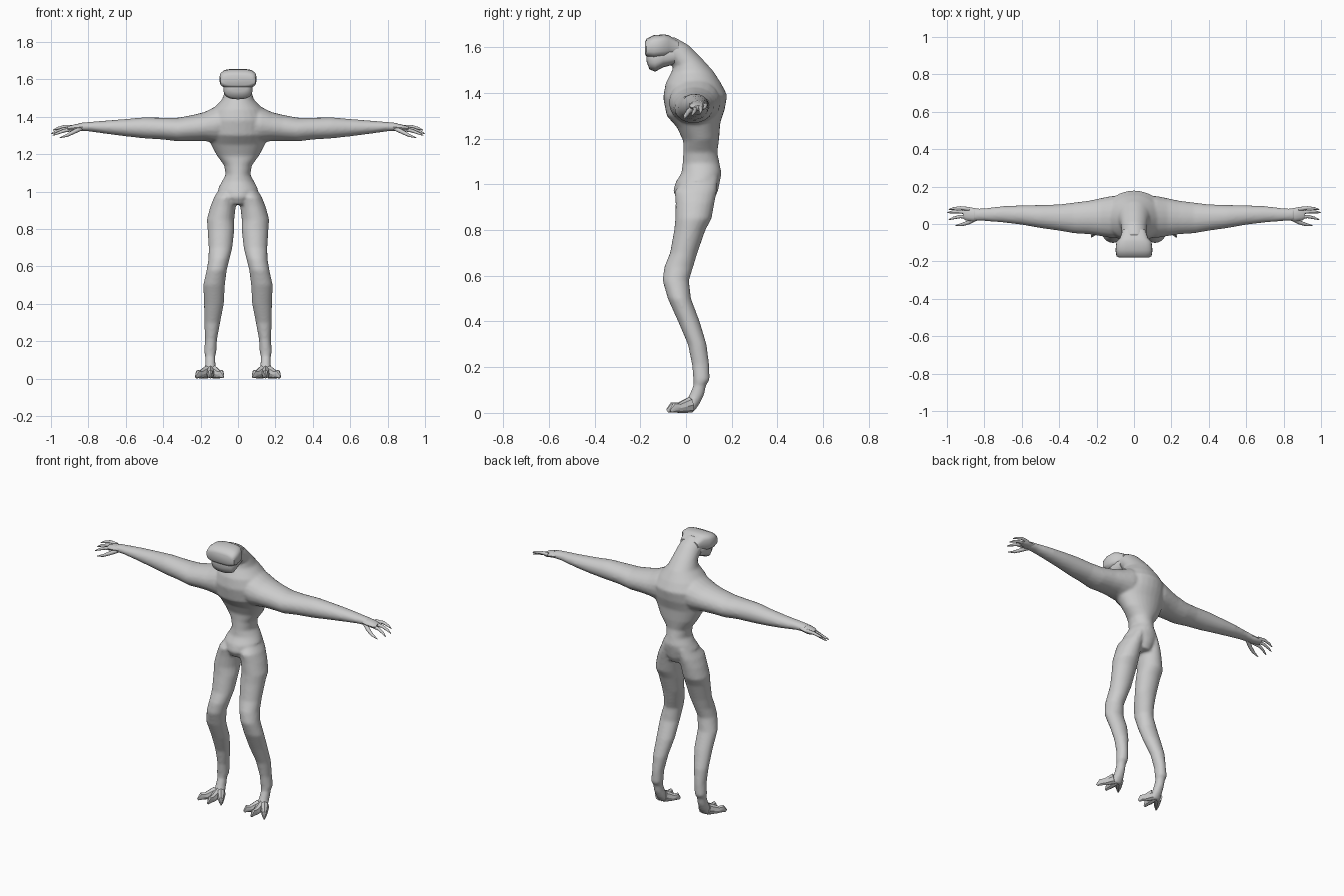
import bpy, bmesh, math
from mathutils import Vector as V


def loft(bm, rings, n=20, p=1.0):
    """Skin rings of (centre, half axis u, half axis v); p < 1 makes them boxier."""
    def power(t):
        return math.copysign(abs(t) ** p, t)
    loops = []
    for c, u, v in rings:
        angles = [2 * math.pi * i / n for i in range(n)]
        loops.append([bm.verts.new(c + u * power(math.cos(a)) + v * power(math.sin(a))) for a in angles])
    for a, b in zip(loops, loops[1:]):
        for i in range(n):
            j = (i + 1) % n
            bm.faces.new((a[i], a[j], b[j], b[i]))
    bm.faces.new(loops[0])
    bm.faces.new(loops[-1])


def tube(bm, pts, n=10):
    """Tapered limb through points of (x, y, z, radius across, radius up)."""
    ps = [V(q[:3]) for q in pts]
    rings = []
    for i, q in enumerate(pts):
        d = (ps[min(i + 1, len(ps) - 1)] - ps[max(i - 1, 0)]).normalized()
        u = d.cross(V((0, 0, 1))).normalized()
        rings.append((ps[i], u * q[3], u.cross(d) * q[4]))
    loft(bm, rings, n)


def finish(name, bm, angle=40):
    bmesh.ops.recalc_face_normals(bm, faces=bm.faces)
    me = bpy.data.meshes.new(name)
    bm.to_mesh(me)
    bm.free()
    ob = bpy.data.objects.new(name, me)
    bpy.context.collection.objects.link(ob)
    bpy.ops.object.select_all(action='DESELECT')
    bpy.context.view_layer.objects.active = ob
    ob.select_set(True)
    bpy.ops.object.shade_smooth_by_angle(angle=math.radians(angle))
    return ob


body = bmesh.new()

# Torso and neck: front y, front z, back y, back z, half width
torso = [(-.035, .93, .12, .93, .06), (-.057, .97, .14, .97, .085), (-.045, 1.01, .15, 1.02, .107),
         (-.02, 1.05, .155, 1.05, .088), (-.015, 1.09, .147, 1.09, .066), (-.012, 1.14, .137, 1.14, .074),
         (-.012, 1.19, .145, 1.2, .115), (-.04, 1.25, .15, 1.27, .148), (-.085, 1.3, .17, 1.33, .165),
         (-.1, 1.38, .18, 1.39, .165), (-.09, 1.44, .155, 1.44, .135), (-.065, 1.49, .12, 1.495, .085),
         (-.055, 1.515, .07, 1.55, .072), (-.07, 1.525, .01, 1.61, .067), (-.1, 1.53, -.06, 1.65, .067)]
loft(body, [(V((0, (a + c) / 2, (b + d) / 2)), V((w, 0, 0)), V((0, (c - a) / 2, (d - b) / 2)))
            for a, b, c, d, w in torso], 28)

# Arm: x, y range, z range
arm = [(.04, -.07, .15, 1.26, 1.47), (.12, -.075, .15, 1.26, 1.455), (.18, -.065, .138, 1.27, 1.425),
       (.24, -.055, .125, 1.27, 1.41), (.32, -.05, .115, 1.268, 1.395), (.4, -.036, .105, 1.278, 1.395),
       (.5, -.022, .102, 1.284, 1.397), (.6, -.004, .1, 1.295, 1.388), (.7, .008, .096, 1.308, 1.38),
       (.8, .016, .084, 1.322, 1.372), (.86, .018, .082, 1.324, 1.366)]

# Leg: z, x range, y range
leg = [(1.03, .01, .09, .0, .14), (.97, .008, .128, -.05, .135), (.92, .012, .148, -.046, .125),
       (.85, .02, .167, -.047, .112), (.8, .019, .163, -.052, .085), (.7, .03, .157, -.07, .05),
       (.64, .045, .158, -.095, .032), (.58, .06, .168, -.103, .013), (.5, .07, .186, -.08, .022),
       (.4, .075, .182, -.035, .06), (.3, .095, .181, .008, .09), (.21, .112, .176, .026, .102),
       (.145, .115, .182, .032, .104), (.12, .122, .176, .032, .088), (.08, .12, .176, .015, .08),
       (.04, .115, .178, -.005, .06), (.005, .112, .18, -.012, .035)]
for s in (1, -1):
    loft(body, [(V((s * x, (a + b) / 2, (c + d) / 2)), V((0, (b - a) / 2, 0)), V((0, 0, (d - c) / 2)))
                for x, a, b, c, d in arm])
    loft(body, [(V((s * (a + b) / 2, (c + d) / 2, z)), V((s * (b - a) / 2, 0, 0)), V((0, (d - c) / 2, 0)))
                for z, a, b, c, d in leg])

# Fuse the overlapping volumes into one smooth skin
ob = finish("body", body)
rm = ob.modifiers.new("fuse", 'REMESH')
rm.mode = 'VOXEL'
rm.voxel_size = .008
rm.use_smooth_shade = True
sm = ob.modifiers.new("soften", 'SMOOTH')
sm.factor = .5
sm.iterations = 6


# Head: y, z range, half width
def head_part(name, rows, p):
    bm = bmesh.new()
    loft(bm, [(V((0, y, (a + b) / 2)), V((w, 0, 0)), V((0, 0, (b - a) / 2))) for y, a, b, w in rows], 24, p)
    finish(name, bm, 50)


head_part("head_crest", [(-.18, 1.57, 1.622, .08), (-.172, 1.558, 1.638, .094), (-.14, 1.55, 1.653, .099),
                         (-.095, 1.555, 1.656, .094), (-.075, 1.56, 1.652, .075), (-.03, 1.57, 1.625, .06)], .6)
head_part("jaw", [(-.172, 1.535, 1.59, .05), (-.16, 1.503, 1.6, .068), (-.135, 1.493, 1.61, .078),
                  (-.1, 1.512, 1.61, .078), (-.05, 1.525, 1.6, .066)], .75)

for s, side in ((1, "left"), (-1, "right")):
    # Hand: palm, three fingers and a thumb
    bm = bmesh.new()
    digits = [
        [(.82, .05, 1.346, .03, .02), (.86, .05, 1.343, .036, .019), (.895, .055, 1.338, .036, .015), (.912, .057, 1.335, .026, .01)],
        [(.88, .08, 1.345, .011, .011), (.93, .086, 1.347, .009, .009), (.965, .083, 1.338, .007, .007), (.99, .078, 1.328, .002, .002)],
        [(.88, .06, 1.338, .011, .011), (.935, .066, 1.333, .009, .009), (.975, .064, 1.32, .007, .007), (1, .06, 1.308, .002, .002)],
        [(.88, .038, 1.334, .011, .011), (.93, .04, 1.325, .009, .009), (.965, .032, 1.312, .007, .007), (.99, .023, 1.3, .002, .002)],
        [(.84, .035, 1.338, .014, .013), (.88, .01, 1.318, .011, .011), (.915, -.002, 1.3, .009, .008), (.955, -.008, 1.287, .002, .002)]]
    for d in digits:
        tube(bm, [(s * q[0],) + q[1:] for q in d], 12)
    finish(side + "_hand", bm)

    # Foot: three clawed toes splayed from the ankle
    bm = bmesh.new()
    for x, y in ((.148, -.082), (.226, -.068), (.078, -.052)):
        bx, by = .147 + (x - .147) * .25, .02
        mid = [bx + (x - bx) * .55, by + (y - by) * .55]
        knuckle = [bx + (x - bx) * .78, by + (y - by) * .78]
        tube(bm, [(s * bx, by, .035, .026, .035), (s * mid[0], mid[1], .022, .018, .022),
                  (s * knuckle[0], knuckle[1], .024, .015, .023), (s * x, y, .008, .004, .008)], 8)
    finish(side + "_toes", bm, 30)
